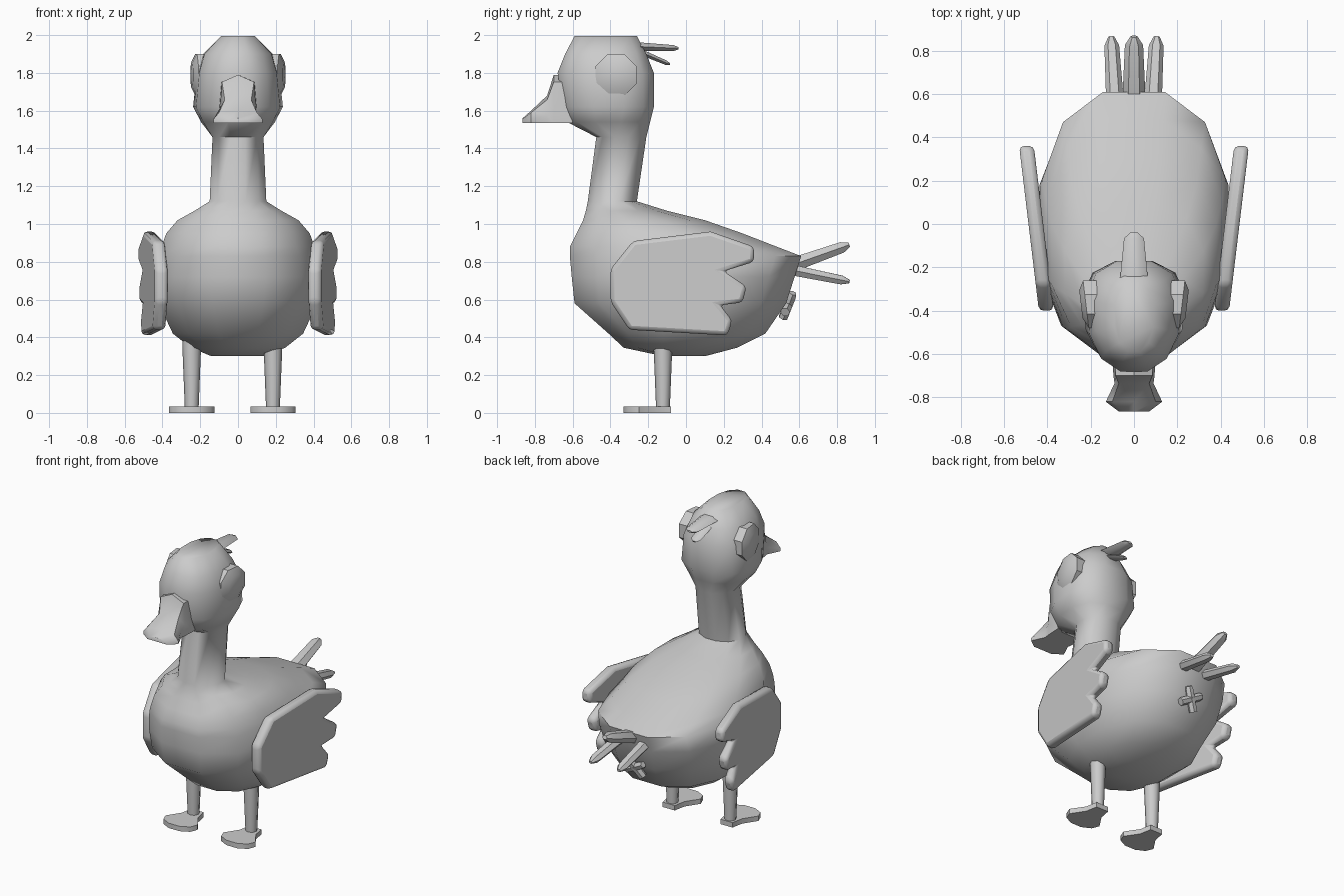
import bpy, bmesh, math
from mathutils import Vector

if "Cube" in bpy.data.objects:
    bpy.data.objects.remove(bpy.data.objects["Cube"])

grey = bpy.data.materials.new("plain_grey")
grey.diffuse_color = (0.6, 0.6, 0.6, 1)
grey.use_nodes = True
grey.node_tree.nodes["Principled BSDF"].inputs["Base Color"].default_value = grey.diffuse_color


def finish(name, bm, angle=45):
    bmesh.ops.recalc_face_normals(bm, faces=bm.faces)
    mesh = bpy.data.meshes.new(name)
    bm.to_mesh(mesh)
    bm.free()
    mesh.materials.append(grey)
    ob = bpy.data.objects.new(name, mesh)
    bpy.context.collection.objects.link(ob)
    bpy.ops.object.select_all(action='DESELECT')
    ob.select_set(True)
    bpy.context.view_layer.objects.active = ob
    bpy.ops.object.shade_smooth_by_angle(angle=math.radians(angle))
    return ob


def loft(name, rings, angle=45):
    """Skin a list of equal-length point rings and cap both ends."""
    bm = bmesh.new()
    loops = [[bm.verts.new(p) for p in ring] for ring in rings]
    n = len(loops[0])
    for a, b in zip(loops, loops[1:]):
        for i in range(n):
            j = (i + 1) % n
            bm.faces.new((a[i], a[j], b[j], b[i]))
    bm.faces.new(loops[0])
    bm.faces.new(loops[-1])
    return finish(name, bm, angle)


def oval(z, front, back, w, power, taper=0.0, n=12):
    """Horizontal rounded ring with flat front, back and sides."""
    pts = []
    for i in range(n):
        t = 2 * math.pi * (i + 0.5) / n
        c, s = math.cos(t), math.sin(t)
        k = math.cos(math.pi / n) ** (2 / power)
        x = math.copysign(abs(c) ** (2 / power), c) / k
        y = math.copysign(abs(s) ** (2 / power), s) / k
        pts.append((x * w * (1 + taper * y), (front + back) / 2 + y * (back - front) / 2, z))
    return pts


def rod(name, a, b, r1, r2, flat=1.0, sides=6, tip=0.4):
    """Tapered rod from a to b with a blunt point."""
    a, b = Vector(a), Vector(b)
    d = (b - a).normalized()
    u = d.cross(Vector((0, 0, 1))).normalized()
    v = u.cross(d)
    rings = []
    for t, r in ((0, r1), (0.88, r2), (1, r2 * tip)):
        p = a.lerp(b, t)
        rings.append([p + r * (u * math.cos(k) + v * flat * math.sin(k))
                      for k in (2 * math.pi * i / sides for i in range(sides))])
    return loft(name, rings)


# Body, neck and head as one skin: z, front y, back y, half width, roundness, taper
body = [
    (0.30, -0.12, 0.10, 0.14, 2.2, 0), (0.345, -0.33, 0.27, 0.25, 2.2, 0),
    (0.42, -0.41, 0.42, 0.345, 2.2, 0), (0.58, -0.59, 0.53, 0.42, 2.3, 0),
    (0.72, -0.605, 0.575, 0.435, 2.4, 0), (0.83, -0.615, 0.61, 0.425, 2.4, 0),
    (0.88, -0.615, 0.48, 0.405, 2.3, 0), (0.95, -0.58, 0.30, 0.38, 2.3, 0),
    (1.02, -0.545, 0.10, 0.32, 2.2, 0), (1.07, -0.53, -0.10, 0.23, 2.1, 0),
    (1.12, -0.52, -0.26, 0.15, 2, 0), (1.46, -0.475, -0.21, 0.135, 2.1, 0),
    (1.54, -0.63, -0.19, 0.19, 2.2, 0.1), (1.62, -0.65, -0.17, 0.23, 2.4, 0.1),
    (1.80, -0.68, -0.17, 0.212, 2.4, 0.1), (1.90, -0.64, -0.21, 0.18, 2.3, 0.05),
    (1.995, -0.59, -0.26, 0.09, 2.2, 0),
]
loft("body", [oval(*r) for r in body], 60)

# Bill: y, half width at top, half width at bottom, bottom z, top z
bill = [(-0.60, 0.09, 0.10, 1.535, 1.79), (-0.70, 0.085, 0.095, 1.535, 1.79),
        (-0.735, 0.07, 0.09, 1.535, 1.68), (-0.82, 0.10, 0.13, 1.535, 1.60),
        (-0.865, 0.05, 0.07, 1.535, 1.56)]
loft("bill", [[(-wb, y, lo), (wb, y, lo), (wb, y, lo + (hi - lo) * 0.3),
               (wt, y, lo + (hi - lo) * 0.85), (0, y, hi),
               (-wt, y, lo + (hi - lo) * 0.85), (-wb, y, lo + (hi - lo) * 0.3)]
              for y, wt, wb, lo, hi in bill])

# Wing outline in (y, z) with three notched feathers behind
wing = [(-0.40, 0.76), (-0.28, 0.91), (0.13, 0.96), (0.36, 0.88), (0.36, 0.80),
        (0.20, 0.75), (0.32, 0.67), (0.30, 0.585), (0.18, 0.57), (0.245, 0.49),
        (0.22, 0.41), (-0.30, 0.44), (-0.40, 0.59)]

for side, s in (("right", 1), ("left", -1)):
    # Wings flare outward toward the tail
    rings = [[(s * (0.372 + (y + 0.39) * 0.12 + dx), y, z) for y, z in wing]
             for dx in (0, 0.068)]
    ob = loft(side + "_wing", rings)
    bev = ob.modifiers.new("rounded_rim", 'BEVEL')
    bev.width = 0.022
    bev.segments = 2
    bev.limit_method = 'ANGLE'

    # Domed eight-sided eyes, toed in at the front
    rings = []
    for x, r in ((0.16, 0.118), (0.222, 0.118), (0.245, 0.07)):
        ring = []
        for i in range(8):
            t = 2 * math.pi * (i + 0.5) / 8
            dy = r * math.cos(t)
            ring.append((s * (x + dy * 0.12), -0.37 + dy, 1.79 + r * math.sin(t)))
        rings.append(ring)
    loft(side + "_eye", rings, 30)

    # Legs and flat feet, standing slightly off centre
    cx = -0.03 + s * 0.215
    loft(side + "_leg", [[(cx + r * math.cos(i * math.pi / 4),
                           -0.122 + r * math.sin(i * math.pi / 4), z) for i in range(8)]
                         for z, r in ((0.012, 0.036), (0.36, 0.05), (0.45, 0.05))])
    foot = [(-0.045, -0.08), (0.045, -0.08), (0.06, -0.16), (0.12, -0.25),
            (0.10, -0.30), (0.04, -0.33), (-0.04, -0.33), (-0.10, -0.30),
            (-0.12, -0.25), (-0.06, -0.16)]
    loft(side + "_foot", [[(cx + x, y, z) for x, y in foot] for z in (0, 0.033)])

    # Lower tail feathers
    rod(side + "_tail_feather", (s * 0.085, 0.52, 0.765), (s * 0.105, 0.865, 0.695),
        0.042, 0.034, 0.8)

# Upper tail feather and the two head tufts
rod("middle_tail_feather", (0, 0.54, 0.775), (0, 0.865, 0.89), 0.055, 0.042, 0.8)
rod("upper_tuft", (0, -0.26, 1.94), (0, -0.04, 1.93), 0.065, 0.046, 0.4)
rod("lower_tuft", (0, -0.25, 1.915), (0, -0.085, 1.845), 0.045, 0.034, 0.4)

# Small crossed bars below the tail, lying on the sloping rear
centre = Vector((0, 0.54, 0.57))
slope = Vector((0, 0.37, 0.93))
across = Vector((1, 0, 0))
for i, (a, b) in enumerate(((0.87, 0.5), (0.5, -0.87))):
    d = (slope * a + across * b) * 0.08
    rod("rear_cross_bar_%d" % (i + 1), centre - d, centre + d, 0.026, 0.026, 1, 6, 0.8)
